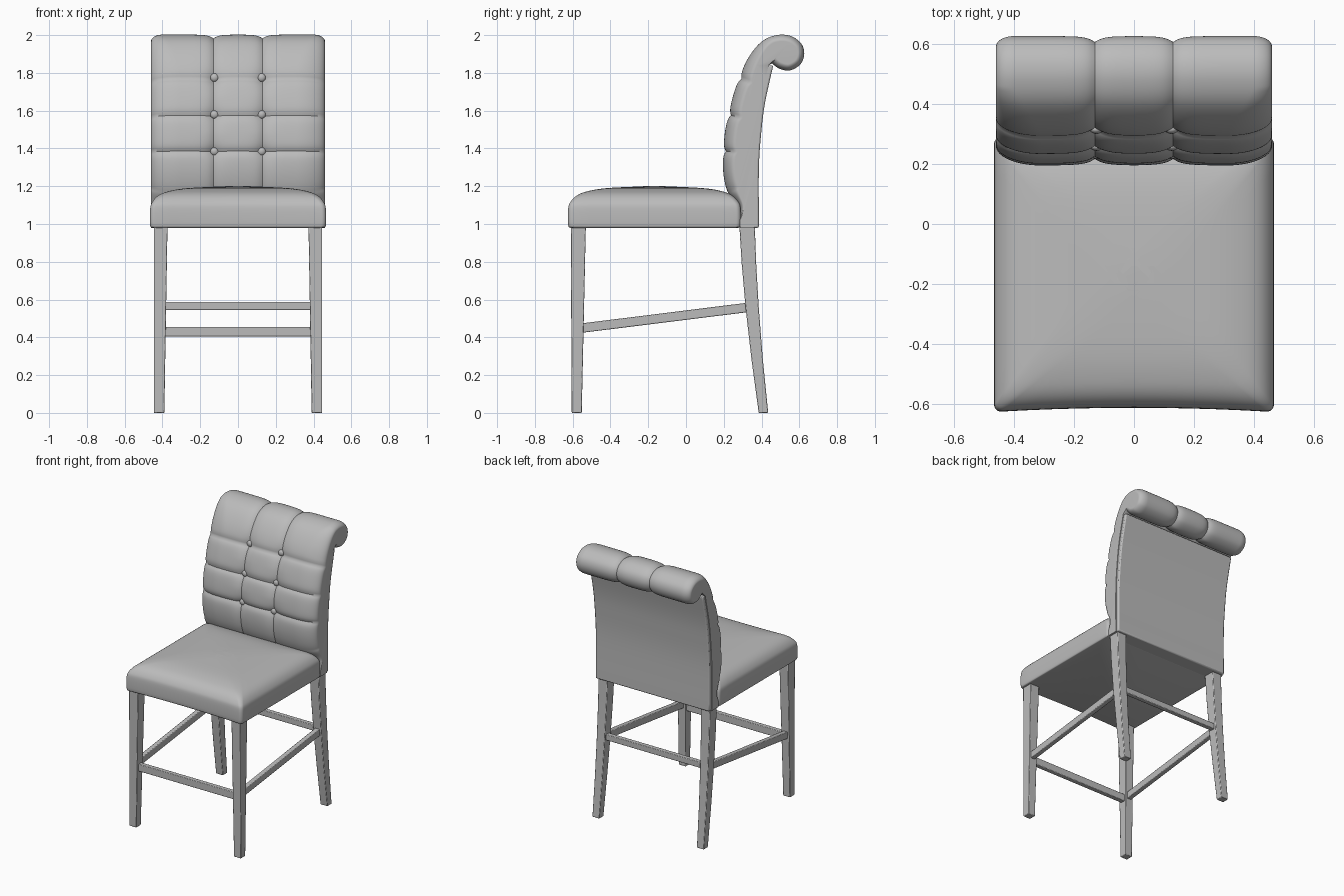
import bpy
import bmesh
from math import sin, cos, pi, exp, sqrt, hypot, radians
from mathutils import Vector

if "Cube" in bpy.data.objects:
    bpy.data.objects.remove(bpy.data.objects["Cube"], do_unlink=True)

grey = bpy.data.materials.new("plain grey")
grey.use_nodes = True
COLOUR = (0.5, 0.5, 0.5, 1)
grey.diffuse_color = COLOUR
grey.node_tree.nodes["Principled BSDF"].inputs["Base Color"].default_value = COLOUR


def finish(obj, angle=40, bevel=0):
    """Assign the material, optional soft edges and smooth shading."""
    obj.data.materials.append(grey)
    if bevel:
        mod = obj.modifiers.new("soft edges", "BEVEL")
        mod.width = bevel
        mod.segments = 2
    bpy.ops.object.select_all(action="DESELECT")
    obj.select_set(True)
    bpy.context.view_layer.objects.active = obj
    bpy.ops.object.shade_smooth_by_angle(angle=radians(angle))
    return obj


def loft(name, rings, angle=40, bevel=0):
    """Skin a list of closed rings and cap both ends."""
    bm = bmesh.new()
    rows = [[bm.verts.new(p) for p in ring] for ring in rings]
    n = len(rows[0])
    for a, b in zip(rows, rows[1:]):
        for i in range(n):
            j = (i + 1) % n
            bm.faces.new((a[i], a[j], b[j], b[i]))
    bm.faces.new(rows[0][::-1])
    bm.faces.new(rows[-1])
    bmesh.ops.recalc_face_normals(bm, faces=bm.faces[:])
    mesh = bpy.data.meshes.new(name)
    bm.to_mesh(mesh)
    bm.free()
    obj = bpy.data.objects.new(name, mesh)
    bpy.context.collection.objects.link(obj)
    return finish(obj, angle, bevel)


def spline(points, steps):
    """Catmull-Rom curve through 2D points."""
    p = [Vector(q) for q in points]
    p = [2 * p[0] - p[1]] + p + [2 * p[-1] - p[-2]]
    out = []
    for i in range(1, len(p) - 2):
        a, b, c, d = p[i - 1:i + 3]
        for k in range(steps):
            t = k / steps
            out.append(0.5 * (2 * b + (c - a) * t + (2 * a - 5 * b + 4 * c - d) * t * t
                              + (3 * b - a - 3 * c + d) * t ** 3))
    return out + [p[-2]]


# Seat cushion: rounded rectangles stacked into a dome
SEAT_X, SEAT_Y, SEAT_MID = 0.465, 0.457, -0.168


def seat_ring(inset, z, r):
    ax, ay = SEAT_X - inset - r, SEAT_Y - inset - r
    corners = [(ax, ay), (-ax, ay), (-ax, -ay), (ax, -ay)]
    pts = []
    for q, (cx, cy) in enumerate(corners):
        arc = [Vector((cx + r * cos((q + k / 6) * pi / 2),
                       cy + r * sin((q + k / 6) * pi / 2))) for k in range(7)]
        pts += arc
        nx, ny = corners[(q + 1) % 4]
        a = (q + 1) * pi / 2
        end = Vector((nx + r * cos(a), ny + r * sin(a)))
        pts += [arc[-1].lerp(end, k / 10) for k in range(1, 10)]
    ring = []
    for p in pts:
        hollow = 0.014 * (1 - (p.x / SEAT_X) ** 2) if p.y < 0 else 0
        ring.append((p.x, p.y + SEAT_MID + hollow * min(1, -p.y / SEAT_Y), z))
    return ring


seat_profile = spline([(0.012, 0.98), (0.0, 0.992), (0.0, 1.08), (0.012, 1.118), (0.045, 1.152),
                       (0.1, 1.174), (0.2, 1.19), (0.4, 1.2)], 4)
loft("seat_cushion", [seat_ring(i, z, 0.025 + 0.06 * min(1, max(0, i) * 4))
                      for i, z in seat_profile])

# Tufted backrest: side profile swept across the width, pulled in at seams
COLUMNS, ROWS, HALF = (-0.13, 0.13), (1.385, 1.58, 1.775), 0.46
front = spline([(0.285, 0.98), (0.28, 1.08), (0.225, 1.16), (0.2, 1.25), (0.195, 1.36),
                (0.208, 1.5), (0.236, 1.63), (0.275, 1.76), (0.33, 1.88), (0.4, 1.965),
                (0.48, 2.0), (0.555, 1.995), (0.61, 1.955), (0.626, 1.9), (0.605, 1.845),
                (0.55, 1.813), (0.495, 1.822), (0.455, 1.85)], 10)
rear_line = spline([(0.386, 0.98), (0.386, 1.3), (0.4, 1.5), (0.42, 1.65), (0.462, 1.84)], 6)
inner = [(y - 0.025, z) for y, z in reversed(rear_line)]


def tuft_depth(x, y, z):
    """How far the upholstery sinks at a point of the front surface."""
    roll = min(1, max(0, (y - 0.3) / 0.15)) if z > 1.7 else 0
    low = min(1, max(0, (z - 1.02) / 0.15))
    dx = min(abs(x - c) for c in COLUMNS)
    dz = min(abs(z - r) for r in ROWS)
    d = low * 0.02 * exp(-dx / 0.025)
    d += (1 - roll) * (0.016 * exp(-dz / 0.018) + 0.016 * exp(-hypot(dx, dz) / 0.04))
    # rounded outer border, tighter on the roll
    width, depth = 0.15 - 0.09 * roll, 0.065 - 0.03 * roll
    u = min(1, max(0, (abs(x) - HALF + width) / width))
    return d + low * depth * (1 - sqrt(1 - u * u))


def back_ring(x):
    ring = []
    for i, p in enumerate(front):
        t = (front[min(i + 1, len(front) - 1)] - front[max(i - 1, 0)]).normalized()
        d = tuft_depth(x, p.x, p.y)
        ring.append((x, p.x + t.y * d, p.y - t.x * d))
    return ring + [(x, y, z) for y, z in inner]


COUNT = 120
xs = [HALF * sin(pi / 2 * (2 * k / COUNT - 1)) for k in range(COUNT + 1)]
loft("tufted_backrest", [back_ring(x) for x in xs], 50)

# Flat panel closing the rear of the backrest
panel = [tuple(p) for p in rear_line] + [(y - 0.035, z) for y, z in reversed(rear_line)]
loft("rear_panel", [[(x, y, z) for y, z in panel] for x in (-0.455, 0.455)], 40, 0.008)

# Buttons where the seams cross
for c in COLUMNS:
    for r in ROWS:
        y = min((p for p in front if p.x < 0.4), key=lambda p: abs(p.y - r)).x
        bpy.ops.mesh.primitive_uv_sphere_add(segments=16, ring_count=8, radius=0.022,
                                             location=(c * 0.96, y + 0.036, r))
        button = bpy.context.object
        button.name = "button"
        button.scale.y = 0.7
        finish(button, 60)


# Tapered legs: each section is (z, y front, y rear, x inner)
def leg(name, side, sections):
    rings = [[(side * xi, y0, z), (side * 0.446, y0, z), (side * 0.446, y1, z), (side * xi, y1, z)]
             for z, y0, y1, xi in sections]
    loft(name, rings, 30, 0.004)


def bar(name, start, end, wide, tall):
    """Straight rail with a rectangular section."""
    a, b = Vector(start), Vector(end)
    along = (b - a).normalized()
    side = along.cross(Vector((0, 0, 1))).normalized() * wide / 2
    up = Vector((0, 0, tall / 2))
    loft(name, [[p + side + up, p - side + up, p - side - up, p + side - up] for p in (a, b)],
         30, 0.004)


for s, label in ((1, "left"), (-1, "right")):
    leg("front_leg_" + label, s, [(0, -0.605, -0.552, 0.39), (1.0, -0.61, -0.53, 0.373)])
    leg("rear_leg_" + label, s, [(0, 0.385, 0.435, 0.39), (0.28, 0.347, 0.407, 0.386),
                                 (0.56, 0.315, 0.385, 0.381), (0.8, 0.294, 0.371, 0.377),
                                 (1.0, 0.282, 0.364, 0.373)])
    bar("side_stretcher_" + label, (s * 0.415, -0.56, 0.448), (s * 0.415, 0.34, 0.56), 0.034, 0.05)

bar("front_stretcher", (-0.4, -0.572, 0.43), (0.4, -0.572, 0.43), 0.034, 0.052)
bar("rear_stretcher", (-0.4, 0.352, 0.566), (0.4, 0.352, 0.566), 0.034, 0.042)
